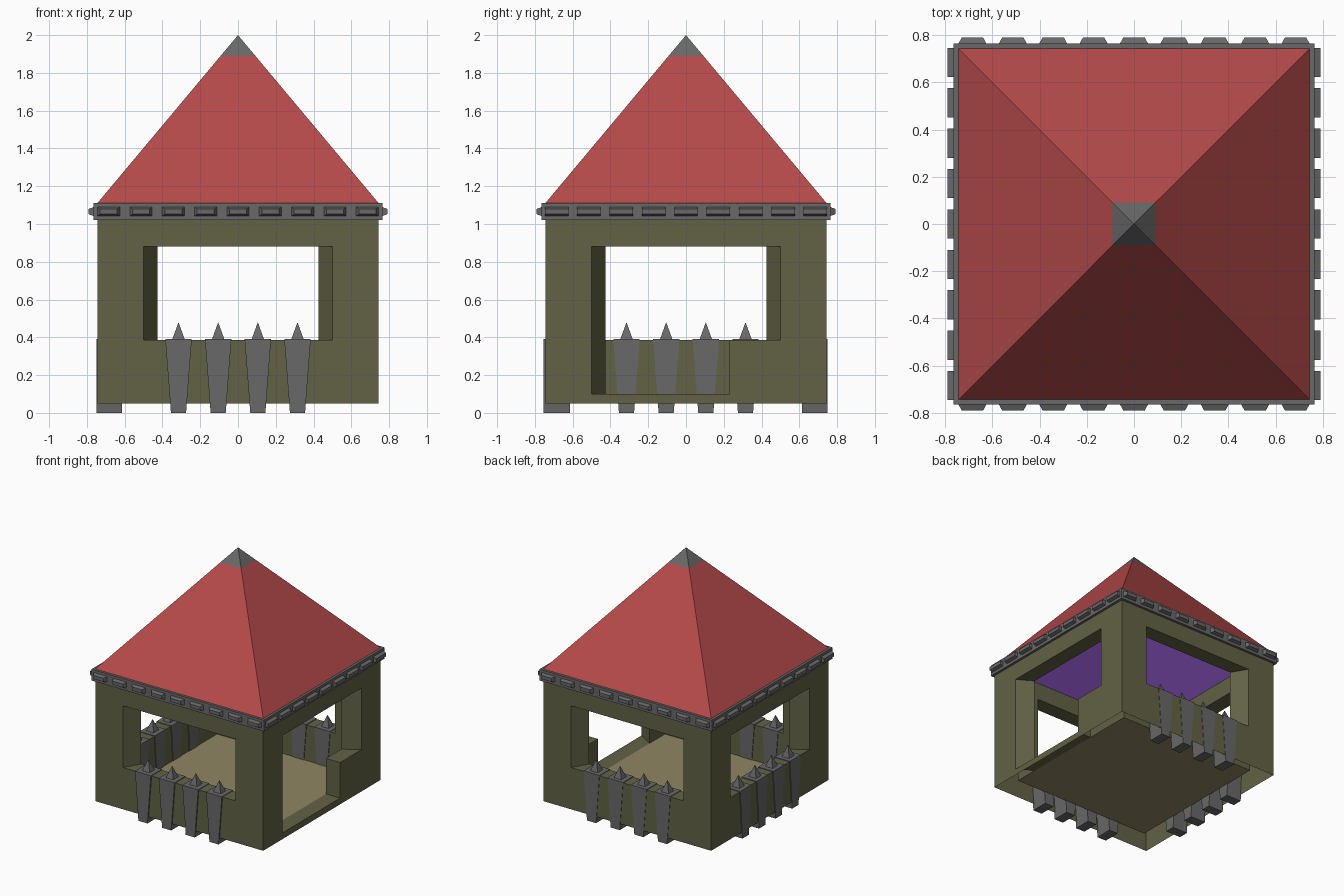
import bpy, bmesh
from mathutils import Matrix, Vector
from math import radians

if "Cube" in bpy.data.objects:
    bpy.data.objects.remove(bpy.data.objects["Cube"])


def material(name, r, g, b):
    m = bpy.data.materials.new(name)
    lin = [((c / 255 + 0.055) / 1.055) ** 2.4 for c in (r, g, b)]
    m.diffuse_color = (*lin, 1)
    m.use_nodes = True
    m.node_tree.nodes["Principled BSDF"].inputs["Base Color"].default_value = m.diffuse_color
    return m


OLIVE = material("olive wall", 98, 98, 70)
GREY = material("grey stone", 104, 104, 104)
RED = material("red roof", 182, 74, 74)
TAN = material("tan floor", 144, 134, 98)
PURPLE = material("purple lining", 122, 74, 172)

FRONT, RIGHT, BACK, LEFT = (Matrix.Rotation(radians(a), 4, 'Z') for a in (0, 90, 180, 270))


def finish(name, bm, mat):
    me = bpy.data.meshes.new(name)
    bm.to_mesh(me)
    bm.free()
    me.materials.append(mat)
    ob = bpy.data.objects.new(name, me)
    bpy.context.collection.objects.link(ob)
    return ob


def quad(bm, pts, rot=FRONT):
    bm.faces.new([bm.verts.new(rot @ Vector(p)) for p in pts])


def hull(bm, pts, rot=FRONT):
    """Convex solid around a few points."""
    vs = [bm.verts.new(rot @ Vector(p)) for p in pts]
    bmesh.ops.convex_hull(bm, input=vs)


def square(h, z):
    return [(-h, -h, z), (h, -h, z), (h, h, z), (-h, h, z)]


def tidy(bm):
    bmesh.ops.remove_doubles(bm, verts=bm.verts, dist=0.0005)
    bmesh.ops.dissolve_limit(bm, angle_limit=0.01, verts=bm.verts, edges=bm.edges)


# walls: outer and inner skins with splayed openings, a doorway on the right
OUT, INN = 0.745, 0.62
U = [-OUT, -0.5, 0.23, 0.5, OUT]
UI = [-INN, -0.425, 0.23, 0.425, INN]
Z = [0.05, 0.10, 0.385, 0.88, 1.02]


def outer(i, j):
    return (U[i], -OUT, Z[j])


def inner(i, j):
    return (UI[i], -INN, max(Z[j], 0.10))


bm = bmesh.new()
for rot in (FRONT, RIGHT, BACK, LEFT):
    holes = {(1, 2), (2, 2)}
    if rot is RIGHT:
        holes.add((1, 1))
    for i in range(4):
        for j in range(4):
            c = [(i, j), (i + 1, j), (i + 1, j + 1), (i, j + 1)]
            if (i, j) not in holes:
                quad(bm, [outer(*k) for k in c], rot)
                if j > 0:
                    quad(bm, [inner(*k) for k in reversed(c)], rot)
                continue
            # reveals around the opening
            near = [(i, j - 1), (i + 1, j), (i, j + 1), (i - 1, j)]
            for k in range(4):
                if near[k] not in holes:
                    a, b = c[k], c[(k + 1) % 4]
                    quad(bm, [outer(*a), outer(*b), inner(*b), inner(*a)], rot)
tidy(bm)
finish("walls", bm, OLIVE)

# floor
bm = bmesh.new()
quad(bm, square(INN, 0.10))
finish("floor", bm, TAN)

# pointed stakes set into three of the walls
for side, rot, face in (("front", FRONT, 0.755), ("back", BACK, 0.748), ("left", LEFT, 0.75)):
    bm = bmesh.new()
    for u in (-0.315, -0.105, 0.105, 0.315):
        post = [(u + s * w, -d, z) for w, z in ((0.04, 0), (0.07, 0.39))
                for s in (-1, 1) for d in (0.615, face)]
        hull(bm, post, rot)
        tip = [(u + s * 0.033, -0.685 + t * 0.033, 0.389) for s in (-1, 1) for t in (-1, 1)]
        hull(bm, tip + [(u, -0.685, 0.48)], rot)
    tidy(bm)
    finish(side + "_stakes", bm, GREY)

# eave trim ring
bm = bmesh.new()
T = 0.765
for rot in (FRONT, RIGHT, BACK, LEFT):
    prof = [(T, 1.02), (T, 1.11), (INN, 1.11), (INN, 1.02)]
    for k in range(4):
        (d0, z0), (d1, z1) = prof[k], prof[(k + 1) % 4]
        quad(bm, [(-d0, -d0, z0), (d0, -d0, z0), (d1, -d1, z1), (-d1, -d1, z1)], rot)
tidy(bm)
finish("eave_trim", bm, GREY)

# bevelled studs along the trim
bm = bmesh.new()
for rot in (FRONT, RIGHT, BACK, LEFT):
    tip_w = 0.045 if rot in (FRONT, BACK) else 0.062
    for k in range(9):
        u = -0.685 + k * 0.17125
        hull(bm, [(u + s * w, -d, 1.066 + t * h)
                  for w, d, h in ((0.062, 0.76, 0.025), (tip_w, 0.791, 0.014))
                  for s in (-1, 1) for t in (-1, 1)], rot)
tidy(bm)
finish("trim_studs", bm, GREY)

# roof, its stone cap and the inner lining
CAP = 0.092
bm = bmesh.new()
for rot in (FRONT, RIGHT, BACK, LEFT):
    quad(bm, [(-OUT, -OUT, 1.11), (OUT, -OUT, 1.11), (CAP, -CAP, 1.89), (-CAP, -CAP, 1.89)], rot)
tidy(bm)
finish("roof", bm, RED)

bm = bmesh.new()
for rot in (FRONT, RIGHT, BACK, LEFT):
    quad(bm, [(-CAP, -CAP, 1.89), (CAP, -CAP, 1.89), (0, 0, 2.0)], rot)
tidy(bm)
finish("roof_cap", bm, GREY)

bm = bmesh.new()
for rot in (FRONT, RIGHT, BACK, LEFT):
    quad(bm, [(0, 0, 1.82), (INN, -INN, 1.02), (-INN, -INN, 1.02)], rot)
tidy(bm)
finish("roof_lining", bm, PURPLE)
